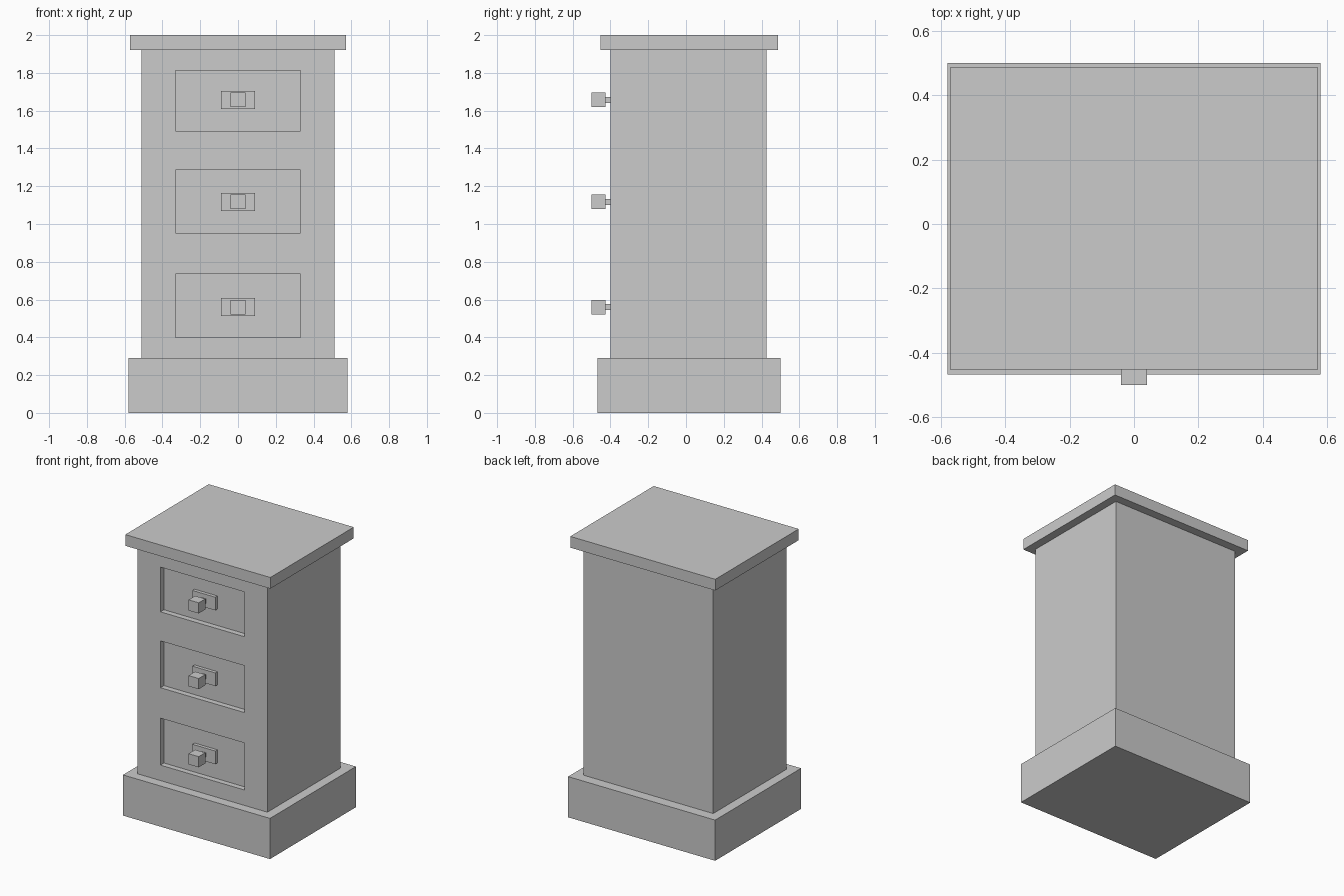
import bpy

if "Cube" in bpy.data.objects:
    bpy.data.objects.remove(bpy.data.objects["Cube"])


def box(name, x, y, z):
    """Axis-aligned box from (min, max) ranges."""
    bpy.ops.mesh.primitive_cube_add(size=1)
    ob = bpy.context.object
    ob.name = name
    for v in ob.data.vertices:
        v.co = [r[0] if c < 0 else r[1] for c, r in zip(v.co, (x, y, z))]
    return ob


def around(c, half):
    return (c - half, c + half)


FRONT = -0.40          # front face of the body
FLOOR = FRONT + 0.04   # drawer panel, set back into the body

# Plinth, body and top slab
box("plinth", (-0.58, 0.58), (-0.468, 0.50), (0, 0.29))
body = box("body", (-0.512, 0.512), (FRONT, 0.425), (0.29, 1.92))
box("top_slab", (-0.572, 0.572), (-0.453, 0.487), (1.92, 2.0))

# Drawers: recess z range and handle height
drawers = [((0.40, 0.735), 0.56), ((0.952, 1.286), 1.117), ((1.493, 1.812), 1.657)]

for i, (recess, z) in enumerate(drawers, 1):
    # Recessed drawer panel cut into the body
    cutter = box(f"drawer_recess_cutter_{i}", (-0.332, 0.332), (FRONT - 0.1, FLOOR), recess)
    cutter.hide_render = True
    cutter.display_type = 'WIRE'
    mod = body.modifiers.new(f"drawer_recess_{i}", 'BOOLEAN')
    mod.operation = 'DIFFERENCE'
    mod.solver = 'EXACT'
    mod.object = cutter

    # Handle: backplate, stem and square knob
    box(f"handle_plate_{i}", (-0.09, 0.09), (FLOOR - 0.024, FLOOR), around(z, 0.047))
    box(f"handle_stem_{i}", (-0.016, 0.016), (-0.426, FLOOR - 0.024), around(z, 0.016))
    box(f"handle_knob_{i}", (-0.04, 0.04), (-0.50, -0.426), around(z, 0.038))
